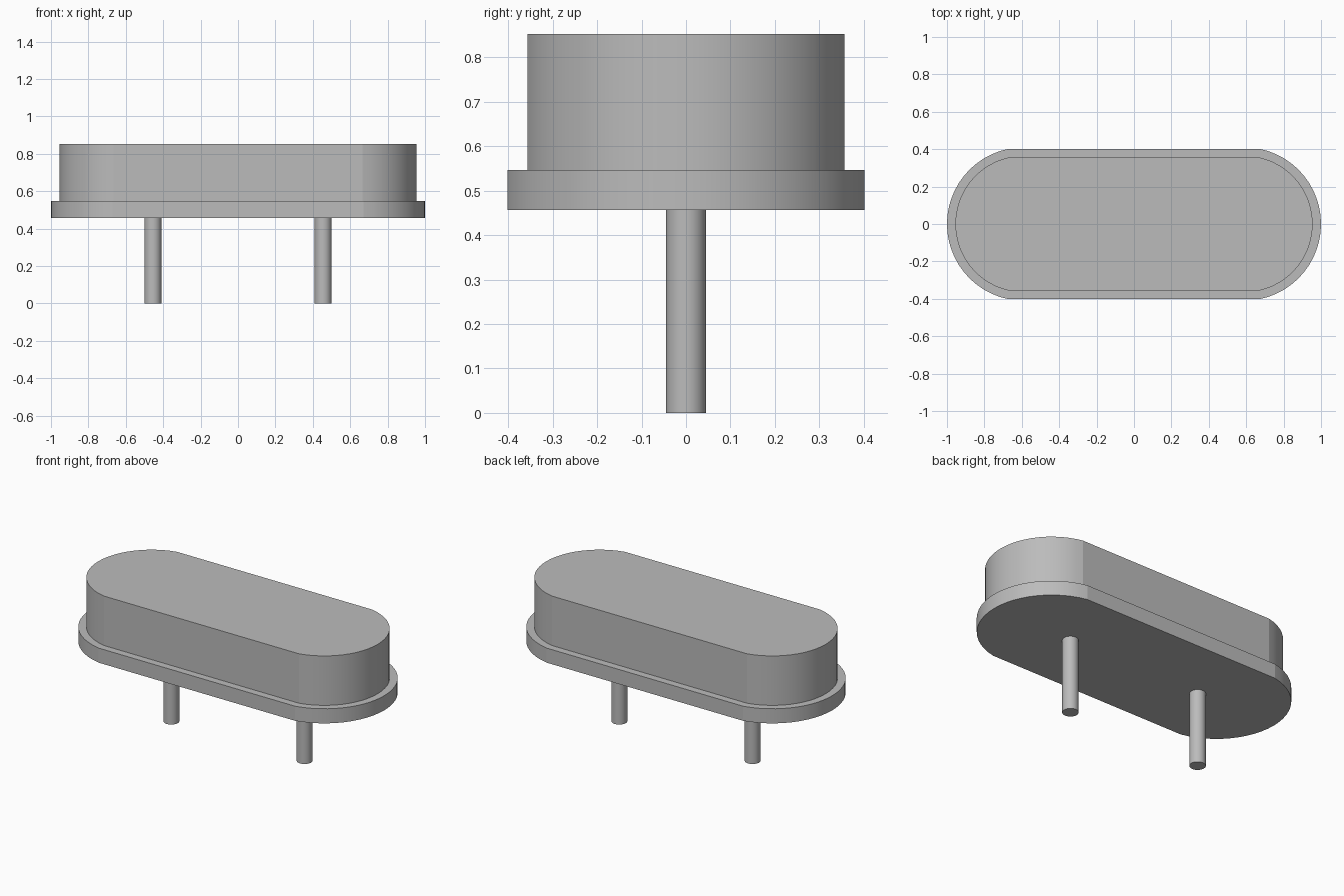
import bpy, bmesh, math

cube = bpy.data.objects.get("Cube")
if cube:
    bpy.data.objects.remove(cube, do_unlink=True)

# Single metal colour
metal = bpy.data.materials.new("metal grey")
colour = (0.5, 0.5, 0.5, 1)
metal.diffuse_color = colour
metal.use_nodes = True
metal.node_tree.nodes["Principled BSDF"].inputs["Base Color"].default_value = colour


def rounded_outline(radius, half_width, centre_x, steps=24):
    """Slot shape whose end arcs meet the straight sides at a slight corner."""
    limit = math.asin(half_width / radius)
    arc = [-limit + 2 * limit * i / steps for i in range(steps + 1)]
    right = [(centre_x + radius * math.cos(a), radius * math.sin(a)) for a in arc]
    return right + [(-x, -y) for x, y in right]


def circle(radius, centre_x, steps=32):
    angles = [math.tau * i / steps for i in range(steps)]
    return [(centre_x + radius * math.cos(a), radius * math.sin(a)) for a in angles]


def extrude_outline(name, points, z0, z1):
    bm = bmesh.new()
    base = bm.faces.new([bm.verts.new((x, y, z0)) for x, y in points])
    top = bmesh.ops.extrude_face_region(bm, geom=[base], use_keep_orig=True)["geom"]
    verts = [v for v in top if isinstance(v, bmesh.types.BMVert)]
    bmesh.ops.translate(bm, verts=verts, vec=(0, 0, z1 - z0))
    bmesh.ops.recalc_face_normals(bm, faces=bm.faces)
    mesh = bpy.data.meshes.new(name)
    bm.to_mesh(mesh)
    bm.free()
    mesh.materials.append(metal)
    obj = bpy.data.objects.new(name, mesh)
    bpy.context.collection.objects.link(obj)
    bpy.ops.object.select_all(action="DESELECT")
    obj.select_set(True)
    bpy.context.view_layer.objects.active = obj
    bpy.ops.object.shade_smooth_by_angle(angle=math.radians(12))
    return obj


# Base flange and the taller can on it
extrude_outline("base_flange", rounded_outline(0.41, 0.402, 0.59), 0.457, 0.547)
extrude_outline("can_body", rounded_outline(0.365, 0.357, 0.59), 0.547, 0.852)

# Two round lead pins
for name, x in (("left_pin", 0.455), ("right_pin", -0.455)):
    extrude_outline(name, circle(0.045, x), 0, 0.457)
